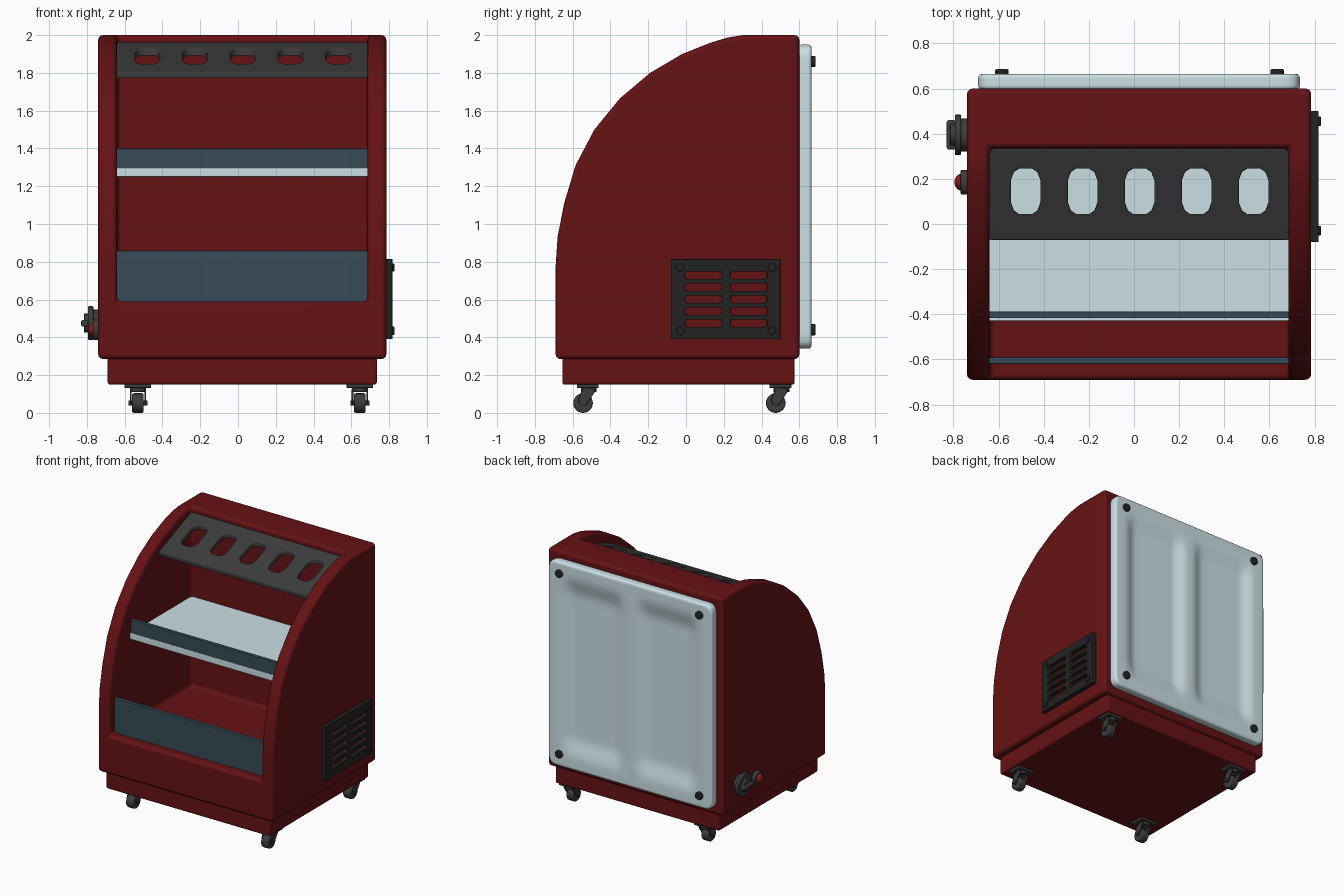
import bpy, bmesh, math
from mathutils import Matrix, Vector

if "Cube" in bpy.data.objects:
    bpy.data.objects.remove(bpy.data.objects["Cube"])

C = 0.0225  # cabinet centre line in x


def material(name, rgb):
    m = bpy.data.materials.new(name)
    m.diffuse_color = (*rgb, 1)
    m.use_nodes = True
    m.node_tree.nodes["Principled BSDF"].inputs["Base Color"].default_value = m.diffuse_color
    return m


RED = material("red_paint", (0.13, 0.006, 0.007))
PALE = material("pale_blue", (0.60, 0.74, 0.79))
TEAL = material("dark_teal", (0.038, 0.07, 0.095))
GREY = material("dark_grey", (0.045, 0.045, 0.045))
BLACK = material("black", (0.016, 0.016, 0.016))
BUTTON = material("button_red", (0.25, 0.01, 0.012))


def make(name, bm, mat, bevel=0, seg=3, cutter=None, angle=40):
    """Turn a bmesh into a cut, bevelled and shaded object."""
    bmesh.ops.recalc_face_normals(bm, faces=bm.faces)
    me = bpy.data.meshes.new(name)
    bm.to_mesh(me)
    bm.free()
    ob = bpy.data.objects.new(name, me)
    bpy.context.collection.objects.link(ob)
    if mat:
        me.materials.append(mat)
    if cutter:
        b = ob.modifiers.new("cut", 'BOOLEAN')
        b.object, b.solver = cutter, 'EXACT'
    if bevel:
        b = ob.modifiers.new("bevel", 'BEVEL')
        b.width, b.segments = bevel, seg
        b.limit_method, b.angle_limit = 'ANGLE', math.radians(angle)
        b.use_clamp_overlap = False
    if ob.modifiers:
        bpy.context.view_layer.update()
        dg = bpy.context.evaluated_depsgraph_get()
        ob_mesh = bpy.data.meshes.new_from_object(ob.evaluated_get(dg))
        ob.modifiers.clear()
        ob.data = ob_mesh
    if cutter:
        bpy.data.objects.remove(cutter)
    bpy.ops.object.select_all(action='DESELECT')
    ob.select_set(True)
    bpy.context.view_layer.objects.active = ob
    bpy.ops.object.shade_smooth_by_angle(angle=math.radians(35))
    w = ob.modifiers.new("weighted_normals", 'WEIGHTED_NORMAL')
    w.keep_sharp = True
    return ob


def add_box(bm, x0, x1, y0, y1, z0, z1):
    m = Matrix.Translation(((x0 + x1) / 2, (y0 + y1) / 2, (z0 + z1) / 2))
    bmesh.ops.create_cube(bm, size=1, matrix=m @ Matrix.Diagonal((x1 - x0, y1 - y0, z1 - z0, 1)))
    return bm


def box(name, dims, mat, bevel=0, **kw):
    return make(name, add_box(bmesh.new(), *dims), mat, bevel, **kw)


def add_prism(bm, pts, vec):
    """Extrude a closed 3D outline along vec."""
    f = bm.faces.new([bm.verts.new(p) for p in pts])
    r = bmesh.ops.extrude_face_region(bm, geom=[f])
    bmesh.ops.translate(bm, vec=vec, verts=[v for v in r['geom'] if isinstance(v, bmesh.types.BMVert)])
    return bm


def add_cyl(bm, c, r, depth, axis='X', r2=None, n=24):
    rot = Matrix.Rotation(math.pi / 2, 4, 'Y') if axis == 'X' else \
        Matrix.Rotation(-math.pi / 2, 4, 'X') if axis == 'Y' else Matrix()
    bmesh.ops.create_cone(bm, cap_ends=True, segments=n, radius1=r, radius2=r if r2 is None else r2,
                          depth=depth, matrix=Matrix.Translation(c) @ rot)
    return bm


# cabinet shell: curved side profile with an open display cavity
profile = [(0.60, 0.285), (-0.69, 0.285), (-0.69, 0.78), (-0.68, 0.93), (-0.645, 1.11), (-0.585, 1.31),
           (-0.485, 1.50), (-0.35, 1.665), (-0.19, 1.80), (-0.02, 1.90), (0.13, 1.96), (0.22, 1.987),
           (0.30, 2.0), (0.60, 2.0)]
cavity = box("cavity_cutter", (-0.64, 0.685, -1.2, 0.335, 0.59, 2.5), None)
cavity.hide_render = True
cabinet = add_prism(bmesh.new(), [(-0.74, y, z) for y, z in profile], (1.525, 0, 0))
make("cabinet_shell", cabinet, RED, 0.025, cutter=cavity)

# plinth
box("plinth", (-0.69, 0.735, -0.655, 0.575, 0.15, 0.30), RED, 0.012)

# shelf and guards
box("shelf", (-0.645, 0.69, -0.43, 0.345, 1.25, 1.298), PALE, 0.006)
box("shelf_guard", (-0.642, 0.687, -0.417, -0.388, 1.29, 1.40), TEAL, 0.004)
box("lower_guard", (-0.642, 0.687, -0.62, -0.59, 0.585, 0.86), TEAL, 0.004)

# sloping top panel with five openings
bm = bmesh.new()
hole = [(0.065, 0.05), (0.052, 0.085), (0.03, 0.1)]
hole += [(-x, y) for x, y in reversed(hole)]
hole += [(-x, -y) for x, y in hole]
for i in range(5):
    cx = 0.025 + (i - 2) * 0.2525
    add_prism(bm, [(cx + x, 0.145 + y, 1.5) for x, y in hole], (0, 0, 1))
cut = make("panel_cutter", bm, None)
cut.hide_render = True
side = [(-0.07, 1.77), (-0.07, 1.803), (0.325, 1.96), (0.338, 1.96), (0.338, 1.925)]
make("top_panel", add_prism(bmesh.new(), [(-0.641, y, z) for y, z in side], (1.327, 0, 0)),
     GREY, 0.006, seg=2, cutter=cut)

# back panel with two soft vertical recesses
HX, HZ, R = 0.7125, 0.805, 0.06


def ramp(v, a, b):
    t = min(max((v - a) / (b - a), 0), 1)
    return t * t * (3 - 2 * t)


bm = bmesh.new()
bmesh.ops.create_grid(bm, x_segments=48, y_segments=54, size=1)
for v in bm.verts:
    x, z = v.co.x * HX, v.co.y * HZ
    pocket = ramp(abs(x), 0.03, 0.14) * ramp(HX - abs(x), 0.10, 0.21) * ramp(HZ - abs(z), 0.08, 0.26)
    d = Vector((abs(x) - HX + R, abs(z) - HZ + R))
    if d.x > 0 and d.y > 0:  # rounded corners
        d *= max(d) / d.length
        x = math.copysign(HX - R + d.x, x)
        z = math.copysign(HZ - R + d.y, z)
    v.co = (C + x, 0.665 - 0.035 * pocket, 1.145 + z)
rim = [e for e in bm.edges if e.is_boundary]
r = bmesh.ops.extrude_edge_only(bm, edges=rim)
for g in r['geom']:
    if isinstance(g, bmesh.types.BMVert):
        g.co.y = 0.595
bmesh.ops.holes_fill(bm, edges=[e for e in bm.edges if e.is_boundary])
make("back_panel", bm, PALE, 0.018, angle=50)

# back panel bolts
for i, x in enumerate((-0.585, 0.635)):
    for j, z in enumerate((0.44, 1.86)):
        bm = add_cyl(bmesh.new(), (x, 0.673, z), 0.03, 0.026, 'Y', n=16)
        make(f"back_bolt_{i}{j}", bm, BLACK, 0.007)

# side vent with two columns of slots
bm = bmesh.new()
for y0, y1 in ((-0.005, 0.19), (0.235, 0.43)):
    for k in range(5):
        z, h, c = 0.475 + 0.0635 * k, 0.019, 0.009
        pts = [(y0, z - h + c), (y0 + c, z - h), (y1 - c, z - h), (y1, z - h + c),
               (y1, z + h - c), (y1 - c, z + h), (y0 + c, z + h), (y0, z + h - c)]
        add_prism(bm, [(0.7, y, q) for y, q in pts], (0.3, 0, 0))
cut = make("vent_cutter", bm, None)
cut.hide_render = True
box("side_vent", (0.78, 0.818, -0.08, 0.50, 0.39, 0.815), BLACK, 0.004, seg=2, cutter=cut)
for i, y in enumerate((-0.03, 0.455)):
    for j, z in enumerate((0.435, 0.77)):
        make(f"vent_screw_{i}{j}", add_cyl(bmesh.new(), (0.818, y, z), 0.022, 0.02, n=12), BLACK, 0.005)

# rotary switch on the left side
KY, KZ = 0.395, 0.475
make("switch_base", add_cyl(bmesh.new(), (-0.75, KY, KZ), 0.073, 0.04), GREY, 0.004)
make("switch_flange", add_cyl(bmesh.new(), (-0.78, KY, KZ), 0.09, 0.028), GREY, 0.006)
make("switch_dial", add_cyl(bmesh.new(), (-0.80, KY, KZ), 0.05, 0.03), GREY, 0.004)
box("switch_grip", (-0.83, -0.79, KY - 0.065, KY + 0.065, KZ - 0.018, KZ + 0.018), GREY, 0.01)

# push button beside the switch
make("button_collar", add_cyl(bmesh.new(), (-0.75, 0.185, 0.44), 0.055, 0.035), GREY, 0.006)
bm = bmesh.new()
bmesh.ops.create_uvsphere(bm, u_segments=20, v_segments=12, radius=0.038,
                          matrix=Matrix.Translation((-0.763, 0.185, 0.44)) @ Matrix.Diagonal((0.85, 1, 1, 1)))
make("button_cap", bm, BUTTON)

# swivel casters
for i, x in enumerate((-0.53, 0.645)):
    for j, y in enumerate((-0.52, 0.50)):
        n, wy = f"{i}{j}", y - 0.025
        box("caster_plate_" + n, (x - 0.07, x + 0.07, y - 0.058, y + 0.058, 0.132, 0.155), GREY, 0.004, seg=2)
        bm = add_cyl(bmesh.new(), (x, y + 0.005, 0.122), 0.042, 0.024, 'Z')
        for s in (-1, 1):
            fork = [(wy - 0.018, 0.045), (wy + 0.016, 0.04), (y + 0.045, 0.122), (y - 0.03, 0.122),
                    (wy - 0.025, 0.07)]
            add_prism(bm, [(x + s * 0.034, a, b) for a, b in fork], (s * 0.009, 0, 0))
        make("caster_fork_" + n, bm, GREY, 0.002, seg=1)
        make("caster_wheel_" + n, add_cyl(bmesh.new(), (x, wy, 0.052), 0.052, 0.062), GREY, 0.01)
        make("caster_axle_" + n, add_cyl(bmesh.new(), (x, wy, 0.052), 0.014, 0.1, n=12), GREY)
